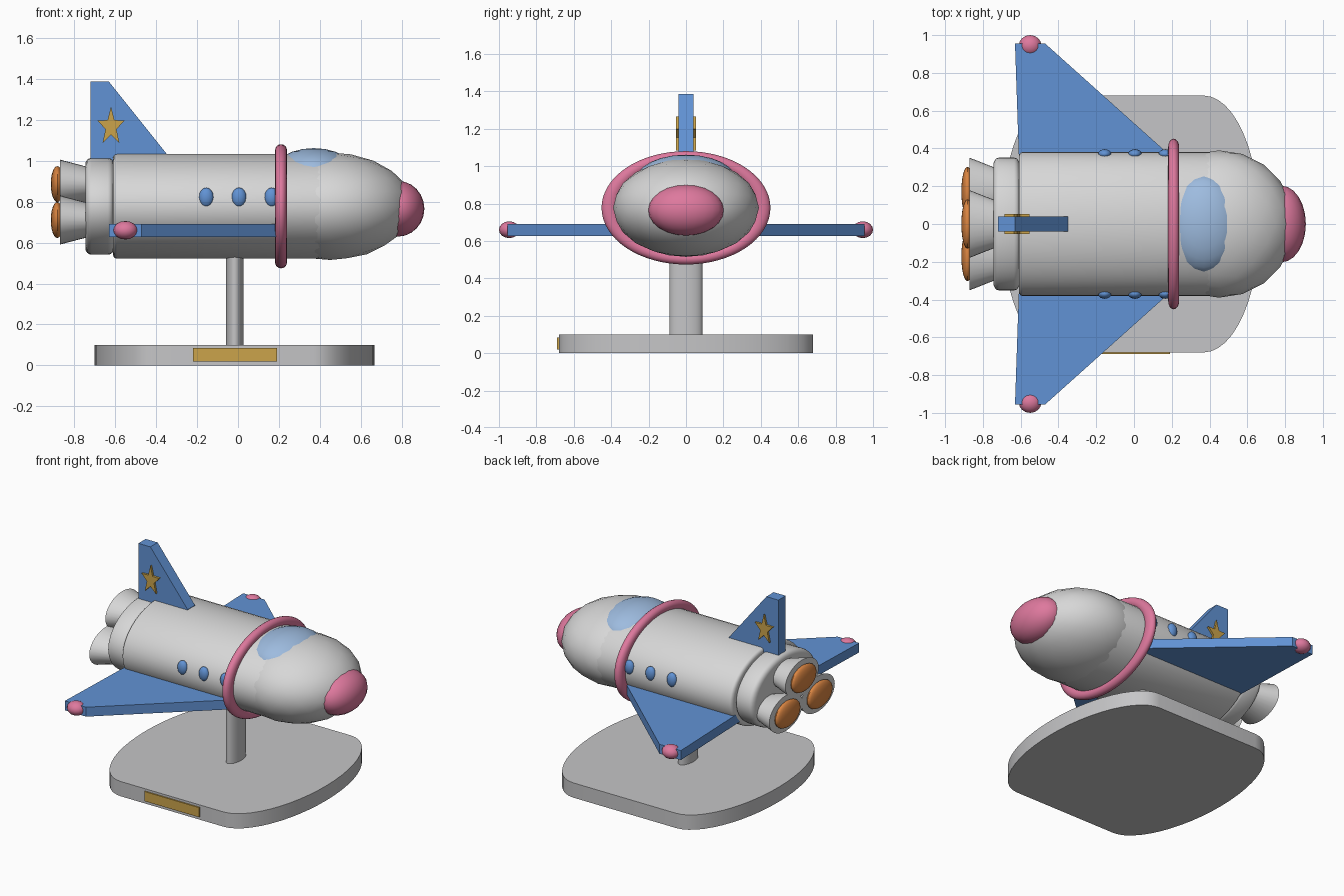
import bpy, bmesh, math
from mathutils import Matrix, Vector

if "Cube" in bpy.data.objects:
    bpy.data.objects.remove(bpy.data.objects["Cube"], do_unlink=True)


def material(name, rgb):
    m = bpy.data.materials.new(name)
    m.use_nodes = True
    m.diffuse_color = (*rgb, 1)
    m.node_tree.nodes["Principled BSDF"].inputs["Base Color"].default_value = (*rgb, 1)
    return m


WHITE = material("hull white", (0.68, 0.68, 0.68))
GREY = material("stand grey", (0.56, 0.56, 0.57))
BLUE = material("wing blue", (0.12, 0.29, 0.66))
GLASS = material("canopy pale blue", (0.34, 0.50, 0.74))
PINK = material("trim pink", (0.73, 0.19, 0.34))
ORANGE = material("flame orange", (0.72, 0.24, 0.055))
GOLD = material("plate gold", (0.60, 0.37, 0.07))

HULL_Z = 0.777
OVAL = 1.49  # hull width over hull height


def finish(bm, name, mat, smooth=True):
    bmesh.ops.recalc_face_normals(bm, faces=bm.faces)
    mesh = bpy.data.meshes.new(name)
    bm.to_mesh(mesh)
    bm.free()
    mesh.materials.append(mat)
    ob = bpy.data.objects.new(name, mesh)
    bpy.context.collection.objects.link(ob)
    if smooth:
        bpy.ops.object.select_all(action="DESELECT")
        ob.select_set(True)
        bpy.context.view_layer.objects.active = ob
        bpy.ops.object.shade_smooth_by_angle(angle=math.radians(35))
    return ob


def ellipsoid(name, mat, centre, radii, segments=24):
    bm = bmesh.new()
    place = Matrix.Translation(centre) @ Matrix.Diagonal((*radii, 1))
    bmesh.ops.create_uvsphere(bm, u_segments=segments, v_segments=segments // 2,
                              radius=1, matrix=place)
    return finish(bm, name, mat)


def lathe(name, mat, profile, y=0, z=HULL_Z, segments=48):
    """Oval rings along x from (x, height radius) pairs, capped at both ends."""
    bm = bmesh.new()
    rings = []
    for x, r in profile:
        turn = [math.tau * i / segments for i in range(segments)]
        rings.append([bm.verts.new((x, y + r * OVAL * math.cos(a), z + r * math.sin(a)))
                      for a in turn])
    for a, b in zip(rings, rings[1:]):
        for i in range(segments):
            j = (i + 1) % segments
            bm.faces.new((a[i], a[j], b[j], b[i]))
    bm.faces.new(rings[0])
    bm.faces.new(rings[-1])
    return finish(bm, name, mat)


def rounded_drum(name, x0, x1, r, bevel, steps=4):
    arc = [(bevel * (1 - math.sin(t)), r - bevel * (1 - math.cos(t)))
           for t in (math.pi / 2 * (1 - i / steps) for i in range(steps + 1))]
    profile = [(x0 + d, q) for d, q in arc] + [(x1 - d, q) for d, q in reversed(arc)]
    return lathe(name, WHITE, profile)


def slab(name, mat, outline, offset, smooth=False):
    """Extrude a closed outline of 3D points along an offset."""
    bm = bmesh.new()
    face = bm.faces.new([bm.verts.new(p) for p in outline])
    out = bmesh.ops.extrude_face_region(bm, geom=[face])
    moved = [v for v in out["geom"] if isinstance(v, bmesh.types.BMVert)]
    bmesh.ops.translate(bm, verts=moved, vec=Vector(offset))
    return finish(bm, name, mat, smooth)


# Hull and rear collar
rounded_drum("hull", -0.61, 0.475, 0.256, 0.02)
rounded_drum("rear_collar", -0.745, -0.605, 0.236, 0.03)

# Faceted nose and its cap
bm = bmesh.new()
bmesh.ops.create_icosphere(bm, subdivisions=3, radius=1,
                           matrix=Matrix.Translation((0.45, 0, HULL_Z))
                           @ Matrix.Diagonal((0.4, 0.39, 0.262, 1)))
finish(bm, "nose", WHITE)
ellipsoid("nose_cap", PINK, (0.78, 0, 0.765), (0.13, 0.203, 0.136))

# Canopy
ellipsoid("canopy", GLASS, (0.37, 0, 0.93), (0.21, 0.265, 0.131))

# Collar ring around the hull
bpy.ops.mesh.primitive_torus_add(major_radius=0.274, minor_radius=0.029,
                                 major_segments=64, minor_segments=16)
ring = bpy.context.object
ring.name = "hull_ring"
ring.data.transform(Matrix.Translation((0.21, 0, HULL_Z))
                    @ Matrix.Diagonal((1, OVAL, 1, 1))
                    @ Matrix.Rotation(math.pi / 2, 4, "Y"))
ring.data.materials.append(PINK)
bpy.ops.object.shade_smooth_by_angle(angle=math.radians(35))

# Wings, wing tips and portholes on both sides
for side, s in (("left", 1), ("right", -1)):
    plan = [(-0.63, 0.955), (-0.47, 0.955), (0.2, 0.355), (0.2, 0.25), (-0.606, 0.25)]
    slab(f"wing_{side}", BLUE, [(x, s * y, 0.627) for x, y in plan], (0, 0, 0.064))
    ellipsoid(f"wing_tip_{side}", PINK, (-0.55, s * 0.945, 0.66), (0.06, 0.055, 0.045), 16)
    for i in range(3):
        ellipsoid(f"porthole_{side}_{i + 1}", BLUE, (-0.155 + 0.16 * i, s * 0.37, 0.82),
                  (0.036, 0.026, 0.048), 16)

# Tail fin with a star through it
fin = [(-0.72, 0.95), (-0.72, 1.385), (-0.63, 1.385), (-0.35, 1.035), (-0.35, 0.95)]
slab("tail_fin", BLUE, [(x, -0.039, z) for x, z in fin], (0, 0.078, 0))
star = []
for i in range(10):
    a = math.pi / 2 + math.tau * i / 10
    r = 0.4 if i % 2 else 1
    star.append((-0.62 + 0.07 * r * math.cos(a), -0.053, 1.165 + 0.1 * r * math.sin(a)))
slab("fin_star", GOLD, star, (0, 0.106, 0))

# Three engine bells with glowing ends
for name, y, z in (("top", 0, 0.885), ("left", 0.172, 0.71), ("right", -0.172, 0.71)):
    lathe(f"engine_bell_{name}", WHITE, [(-0.87, 0.12), (-0.73, 0.083)], y, z, 32)
    ellipsoid(f"engine_glow_{name}", ORANGE, (-0.882, y, z), (0.032, 0.131, 0.088))

# Stand: base with oval ends, post and plaque
outline = []
for s in (1, -1):
    for i in range(25):
        a = math.pi * (i / 24 - 0.5)
        outline.append((-0.017 + s * (0.385 + 0.298 * math.cos(a)), s * 0.68 * math.sin(a), 0))
slab("stand_base", GREY, outline, (0, 0, 0.1), True)
post = [(-0.016 + 0.043 * math.cos(math.tau * i / 32),
         0.088 * math.sin(math.tau * i / 32), 0.09) for i in range(32)]
slab("stand_post", GREY, post, (0, 0, 0.5), True)
plaque = [(-0.22, -0.675, 0.02), (0.19, -0.675, 0.02),
          (0.19, -0.675, 0.085), (-0.22, -0.675, 0.085)]
slab("stand_plaque", GOLD, plaque, (0, -0.014, 0))
